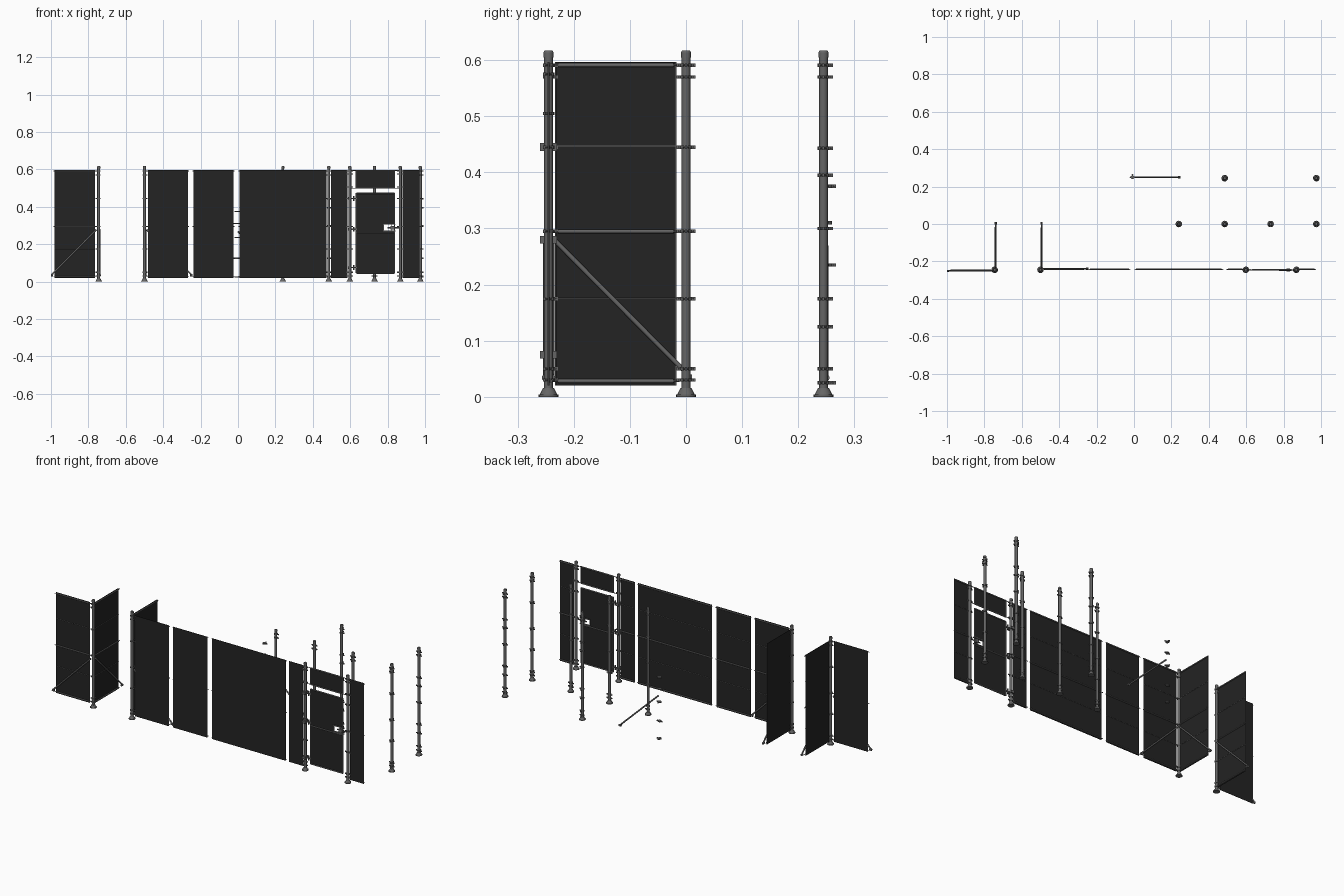
import bpy, bmesh, math
from mathutils import Vector, Matrix

if "Cube" in bpy.data.objects:
    bpy.data.objects.remove(bpy.data.objects["Cube"])

def mat(name, v):
    m = bpy.data.materials.new(name)
    m.diffuse_color = (v, v, v, 1)
    m.use_nodes = True
    m.node_tree.nodes["Principled BSDF"].inputs["Base Color"].default_value = m.diffuse_color
    return m

METAL = mat("galvanised_grey", 0.13)
MESH = mat("dark_mesh", 0.017)
V = Vector

def finish(name, bm, material):
    me = bpy.data.meshes.new(name)
    bm.to_mesh(me)
    bm.free()
    ob = bpy.data.objects.new(name, me)
    bpy.context.collection.objects.link(ob)
    me.materials.append(material)
    bpy.context.view_layer.objects.active = ob
    ob.select_set(True)
    bpy.ops.object.shade_smooth_by_angle(angle=math.radians(40))
    ob.select_set(False)

def tube(bm, a, b, r, r2=None, seg=12):
    a, b = V(a), V(b)
    d = b - a
    m = Matrix.Translation((a + b) / 2) @ d.to_track_quat('Z', 'Y').to_matrix().to_4x4()
    bmesh.ops.create_cone(bm, cap_ends=True, segments=seg, radius1=r,
                          radius2=r if r2 is None else r2, depth=d.length, matrix=m)

def box(bm, lo, hi):
    lo, hi = V(lo), V(hi)
    m = Matrix.Translation((lo + hi) / 2) @ Matrix.Diagonal((*(hi - lo), 1))
    bmesh.ops.create_cube(bm, size=1, matrix=m)

def clamp(bm, x, y, z, dirs):
    # band around the post with bolted ears
    tube(bm, (x, y, z - .003), (x, y, z + .003), .0102, seg=16)
    for dx, dy in dirs:
        c = V((x + dx * .013, y + dy * .013, z))
        h = V((.004 if dx else .0022, .004 if dy else .0022, .003))
        box(bm, c - h, c + h)
        s = V((dy, dx, 0)) * .005
        tube(bm, c - s, c + s, .0015, seg=6)

L, R, F, B = (-1, 0), (1, 0), (0, -1), (0, 1)

def post(name, x, y, dirs, r=.0078, foot=True, zs=(.03, .05, .175, .295, .445, .57, .591)):
    bm = bmesh.new()
    tube(bm, (x, y, 0), (x, y, .606), r, seg=20)
    tube(bm, (x, y, .605), (x, y, .614), r * 1.15, seg=20)      # cap
    tube(bm, (x, y, .614), (x, y, .617), r * 1.15, r * .9, seg=20)
    if foot:                                                    # flared foot
        tube(bm, (x, y, 0), (x, y, .004), .0175, seg=20)
        tube(bm, (x, y, .004), (x, y, .016), .0155, .0095, seg=20)
    finish(name, bm, METAL)
    bm = bmesh.new()
    for z in zs:
        clamp(bm, x, y, z, dirs)
    finish(name + "_clamps", bm, METAL)

def panel(name, origin, d, s0, s1, n, brace=False):
    # origin is the post centre, d the run direction, n the side the rails are on
    o, d, n = V((*origin, 0)), V((*d, 0)), V((*n, 0))
    def P(s, z, k=0):
        return o + d * s + n * k + V((0, 0, z))
    bm = bmesh.new()
    t = .0008
    p, q = P(s0, .02, -t), P(s1, .597, t)
    box(bm, [min(i) for i in zip(p, q)], [max(i) for i in zip(p, q)])
    finish(name + "_sheet", bm, MESH)
    bm = bmesh.new()
    for z in (.028, .295, .591):
        tube(bm, P(s0 + .004, z, .0035), P(s1 - .004, z, .0035), .0036)
        tube(bm, P(s0 - .006, z, .0035), P(s1 + .006, z, .0035), .0018, seg=8)
    for z in (.175, .447):
        tube(bm, P(s0, z, .001), P(s1, z, .001), .001, seg=6)
    for s in (s0, s1):
        tube(bm, P(s, .02), P(s, .597), .0014, seg=6)
    finish(name + "_rails", bm, METAL)
    if brace:
        bm = bmesh.new()
        tube(bm, P(.012, .278, .006), P(.25, .038, .006), .0042)
        tube(bm, P(.243, .034, .006), P(.256, .034, .006), .006)
        finish(name + "_brace", bm, METAL)

Y = -.245
# outer corner pair
post("outer_corner_post", -.745, Y, (L, B))
panel("left_panel", (-.745, Y), L, .022, .236, F, True)
panel("left_return_panel", (-.745, Y), B, .013, .227, R, True)
# inner corner pair and the main wall run
post("inner_corner_post", -.5, Y, (R, B))
panel("corner_panel", (-.5, Y), R, .02, .232, B, True)
panel("corner_return_panel", (-.5, Y), B, .013, .227, R, True)
panel("plain_panel", (-.24, Y), R, .002, .216, B)
panel("wide_panel", (0, Y), R, .008, .473, B)
panel("gate_left_panel", (.598, Y), L, .014, .1, B)
panel("gate_right_panel", (.868, Y), R, .014, .1, B)

# gate posts
gz = (.03, .05, .175, .295, .445, .505, .575, .591)
for name, x in (("gate_hinge_post", .598), ("gate_latch_post", .868)):
    post(name, x, Y, (L, R), zs=gz)

# loose posts: end, line, corner, tee and crossing variants
post("thin_end_post", .24, 0, (R,), r=.0065)
post("line_post", .485, 0, (L, R))
post("tee_post", .73, 0, (L, R, F))
post("crossing_post", .975, 0, (L, R, F, B))
bz = (.025, .05, .125, .175, .3, .395, .443, .57, .591)
post("back_corner_post", .485, .245, (R, B), zs=bz)
post("back_tee_post", .975, .245, (L, R, B), zs=bz)

# gate: sheets, with a notch for the latch
x0, x1 = .633, .837
bm = bmesh.new()
for a, b, lo, hi in ((x0, x1, .5, .595), (x0, x1, .045, .262), (x0, x1, .308, .472),
                     (x0, .778, .266, .308)):
    box(bm, (a, Y - .0008, lo), (b, Y + .0008, hi))
finish("gate_sheets", bm, MESH)

# gate: tubular frames and latch guard
bm = bmesh.new()
for lo, hi in ((.5, .594), (.045, .473)):
    for x in (x0, x1):
        tube(bm, (x, Y, lo), (x, Y, hi), .0035)
    for z in (lo, hi):
        tube(bm, (x0, Y, z), (x1, Y, z), .0035)
tube(bm, (x0, Y, .264), (x1, Y, .264), .0035)
for z in (.5, .594):
    tube(bm, (.605, Y, z), (.861, Y, z), .0018, seg=8)
finish("gate_frame", bm, METAL)

bm = bmesh.new()
for z in (.27, .306):
    box(bm, (.776, Y - .005, z - .002), (.842, Y + .005, z + .002))
for x in (.778, .822):
    box(bm, (x - .002, Y - .005, .27), (x + .002, Y + .005, .306))
tube(bm, (.80, Y, .288), (.862, Y, .288), .003)
box(bm, (.815, Y - .008, .278), (.835, Y + .008, .298))
finish("gate_latch", bm, METAL)

# gate: hinges
bm = bmesh.new()
for z in (.075, .28, .445):
    box(bm, (.588, Y - .015, z - .007), (.608, Y + .015, z + .007))
    box(bm, (.608, Y - .003, z - .003), (.636, Y + .003, z + .003))
    tube(bm, (.620, Y, z - .013), (.620, Y, z + .013), .004)
finish("gate_hinges", bm, METAL)

# loose spare brace and clamps
bm = bmesh.new()
tube(bm, (0, .25, .268), (.24, .25, .038), .0042)
tube(bm, (.236, .25, .034), (.249, .25, .034), .006)
finish("spare_brace", bm, METAL)
bm = bmesh.new()
for i, z in enumerate((.025, .125, .235, .31, .375)):
    clamp(bm, -.008, .25, z, ((R, B), (L, R))[i % 2])
finish("spare_clamps", bm, METAL)
